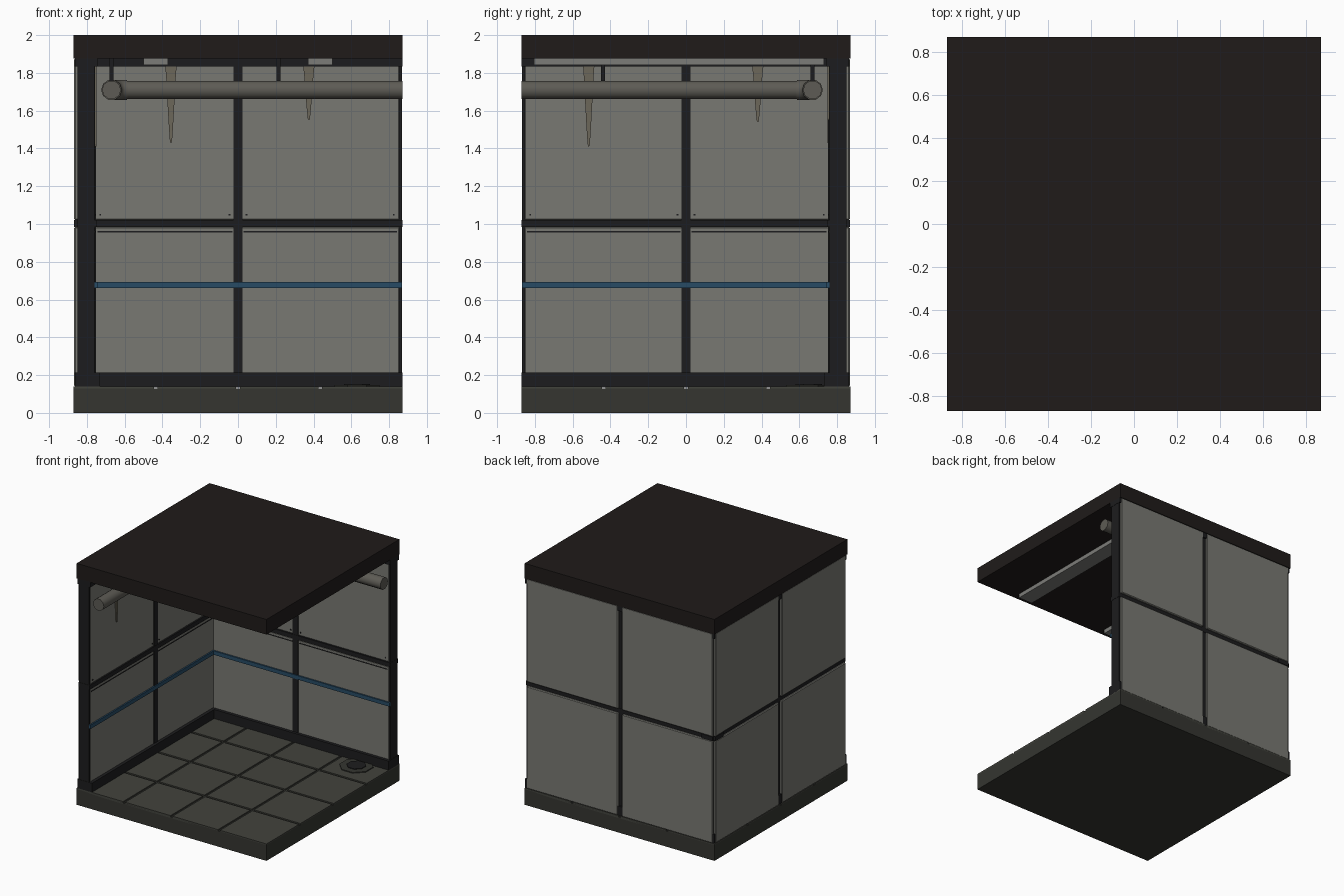
import bpy, bmesh, math

if "Cube" in bpy.data.objects:
    bpy.data.objects.remove(bpy.data.objects["Cube"])

H = 0.87  # half width of the room


def mat(name, c):
    m = bpy.data.materials.new(name)
    m.diffuse_color = (*c, 1)
    m.use_nodes = True
    m.node_tree.nodes["Principled BSDF"].inputs["Base Color"].default_value = m.diffuse_color
    return m


FRAME = mat("dark_metal", (0.012, 0.012, 0.013))
CEIL = mat("ceiling_black", (0.014, 0.011, 0.01))
SLAB = mat("floor_concrete", (0.035, 0.036, 0.03))
TILE = mat("floor_tile", (0.055, 0.056, 0.046))
PANEL = mat("wall_panel", (0.19, 0.19, 0.17))
PIPE = mat("pipe_metal", (0.11, 0.105, 0.09))
BLUE = mat("blue_stripe", (0.02, 0.07, 0.13))
LAMP = mat("light_cover", (0.2, 0.2, 0.19))
STAIN = mat("drip_stain", (0.15, 0.135, 0.1))


def finish(name, bm, m, bevel=0):
    bmesh.ops.recalc_face_normals(bm, faces=bm.faces)
    me = bpy.data.meshes.new(name)
    bm.to_mesh(me)
    bm.free()
    ob = bpy.data.objects.new(name, me)
    bpy.context.collection.objects.link(ob)
    me.materials.append(m)
    if bevel:
        b = ob.modifiers.new("bevel", 'BEVEL')
        b.width, b.segments = bevel, 1
    return ob


def place(left, x, y, z):
    """Back-wall coordinates; the left wall is their mirror over the corner diagonal."""
    return (-y, -x, z) if left else (x, y, z)


def box(name, xr, yr, zr, m, left=False, bevel=0):
    bm = bmesh.new()
    bmesh.ops.create_cube(bm, size=1)
    for v in bm.verts:
        p = [r[0] if c < 0 else r[1] for c, r in zip(v.co, (xr, yr, zr))]
        v.co = place(left, *p)
    return finish(name, bm, m, bevel)


def disc(name, loc, r, h, n, m, rot=0):
    bm = bmesh.new()
    bmesh.ops.create_cone(bm, cap_ends=True, segments=n, radius1=r, radius2=r, depth=h)
    ob = finish(name, bm, m)
    ob.location, ob.rotation_euler.z = loc, rot
    return ob


def tube(name, pts, r, m):
    cu = bpy.data.curves.new(name, 'CURVE')
    cu.dimensions = '3D'
    cu.bevel_depth, cu.bevel_resolution, cu.use_fill_caps = r, 3, True
    s = cu.splines.new('POLY')
    s.points.add(len(pts) - 1)
    for p, co in zip(s.points, pts):
        p.co = (*co, 1)
    ob = bpy.data.objects.new(name, cu)
    bpy.context.collection.objects.link(ob)
    cu.materials.append(m)
    bpy.ops.object.select_all(action='DESELECT')
    ob.select_set(True)
    bpy.context.view_layer.objects.active = ob
    bpy.ops.object.convert(target='MESH')
    bpy.ops.object.shade_smooth_by_angle(angle=math.radians(40))


def drip(name, left, x, tip):
    # thin tapering streak lying on the wall
    top = 1.84
    L = top - tip
    prof = [(0.03, 0), (0.024, 0.2), (0.019, 0.45), (0.012, 0.75), (0.006, 0.97), (0.002, 1)]
    outline = [(x - w, top - t * L) for w, t in prof] + [(x + w, top - t * L) for w, t in prof[::-1]]
    bm = bmesh.new()
    f = bm.faces.new([bm.verts.new(place(left, u, 0.756, z)) for u, z in outline])
    ext = bmesh.ops.extrude_face_region(bm, geom=[f])
    for v in ext["geom"]:
        if isinstance(v, bmesh.types.BMVert):
            v.co = place(left, *((v.co.x, 0.748, v.co.z) if not left else (-v.co.y, 0.748, v.co.z)))
    finish(name, bm, STAIN)


# floor and ceiling
box("floor_slab", (-H, H), (-H, H), (0, 0.13), SLAB)
step = H / 2
for i in range(4):
    for j in range(4):
        x0, y0 = -H + i * step, -H + j * step
        g = 0.01
        box("floor_tile", (x0 + g * (i > 0), x0 + step - g * (i < 3)),
            (y0 + g * (j > 0), y0 + step - g * (j < 3)), (0.12, 0.14), TILE)
box("ceiling_slab", (-H, H), (-H, H), (1.875, 2), CEIL)

# floor drain
disc("drain_rim", (0.63, 0.65, 0.141), 0.13, 0.012, 8, SLAB, math.pi / 8)
disc("drain_grate", (0.63, 0.65, 0.146), 0.075, 0.012, 8, FRAME, math.pi / 8)

# ceiling lights
for s in (-1, 1):
    box("ceiling_light", (s * 0.435 - 0.065, s * 0.435 + 0.065), (-0.805, 0.73), (1.841, 1.88), LAMP)

# the two walls
for left in (False, True):
    n = "left" if left else "back"
    # frame
    box(n + "_base_rail", (-0.862, H), (0.73, 0.864), (0.135, 0.215), FRAME, left)
    box(n + "_top_rail", (-0.862, H), (0.745, 0.864), (1.833, 1.88), FRAME, left)
    box(n + "_middle_rail", (-0.868, H), (0.75, 0.852), (0.985, 1.02), FRAME, left)
    box(n + "_mullion", (-0.025, 0.025), (0.752, 0.85), (0.14, 1.875), FRAME, left)
    box(n + "_end_post", (0.845, 0.868), (0.76, 0.85), (0.14, 1.875), FRAME, left)
    # panels
    for a, b in ((-0.852, -0.018), (0.018, 0.855)):
        box(n + "_lower_panel", (a, b), (0.756, 0.867), (0.138, 0.985), PANEL, left, 0.006)
        box(n + "_upper_panel", (a, b), (0.756, 0.867), (1.02, 1.877), PANEL, left, 0.006)
        box(n + "_panel_seam", (max(a, -0.755) + 0.012, b - 0.012), (0.753, 0.76), (0.955, 0.962), FRAME, left)
    # bolts
    for x in (-0.73, -0.045, 0.045, 0.825):
        box(n + "_bolt", (x - 0.004, x + 0.004), (0.751, 0.76), (1.046, 1.054), FRAME, left)
    # stripe
    box(n + "_stripe", (-0.75, 0.868), (0.744, 0.76), (0.66, 0.692), BLUE, left)
    # pipe run and its hanger
    tube(n + "_pipe", [place(left, -0.6, 0.67, 1.71), place(left, H, 0.67, 1.71)], 0.05, PIPE)
    hx = 0.44 if left else 0.215
    box(n + "_pipe_hanger", (hx - 0.011, hx + 0.011), (0.659, 0.681), (1.72, 1.88), FRAME, left)
    # drip stains
    for x, tip in (((0.515, 1.41), (-0.38, 1.54)) if left else ((-0.355, 1.43), (0.375, 1.55))):
        drip(n + "_drip", left, x, tip)

# corner post and pipe elbow
box("corner_post", (-0.855, -0.76), (0.76, 0.855), (0.14, 1.875), FRAME)
arc = [(-0.59 - 0.08 * math.cos(t), 0.59 + 0.08 * math.sin(t), 1.71)
       for t in (i * math.pi / 12 for i in range(7))]
tube("pipe_elbow", arc, 0.055, PIPE)
